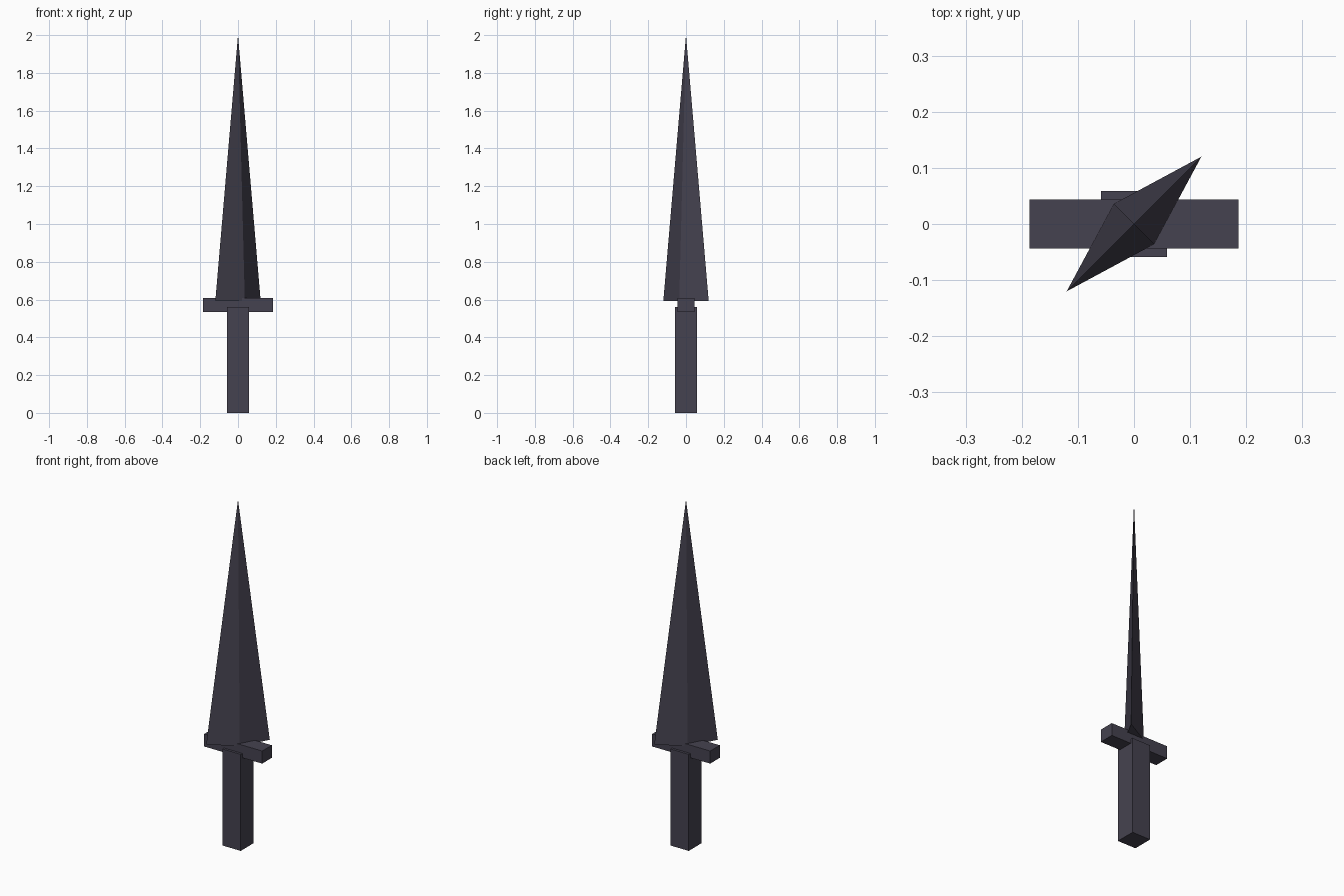
import bpy, math

if "Cube" in bpy.data.objects:
    bpy.data.objects.remove(bpy.data.objects["Cube"])

steel = bpy.data.materials.new("dark_steel")
steel.diffuse_color = (0.06, 0.055, 0.08, 1)
steel.use_nodes = True
steel.node_tree.nodes["Principled BSDF"].inputs["Base Color"].default_value = steel.diffuse_color


def finish(name):
    ob = bpy.context.object
    ob.name = name
    ob.data.materials.append(steel)
    return ob


def box(name, half_x, half_y, z0, z1):
    bpy.ops.mesh.primitive_cube_add(size=2, location=(0, 0, (z0 + z1) / 2))
    ob = finish(name)
    ob.scale = (half_x, half_y, (z1 - z0) / 2)
    bpy.ops.object.transform_apply(location=False, rotation=False, scale=True)
    return ob


# Square grip and crossguard
box("handle", 0.0585, 0.0585, 0.0, 0.56)
box("crossguard", 0.186, 0.044, 0.535, 0.608)

# Blade: flattened four-sided spike turned 45 degrees to the guard
base, tip = 0.593, 2.0
bpy.ops.mesh.primitive_cone_add(vertices=4, radius1=1, radius2=0, depth=tip - base,
                                location=(0, 0, (base + tip) / 2))
blade = finish("blade")
blade.scale = (0.12 * math.sqrt(2), 0.036 * math.sqrt(2), 1)
blade.rotation_euler.z = math.radians(45)
bpy.ops.object.transform_apply(location=False, rotation=True, scale=True)
